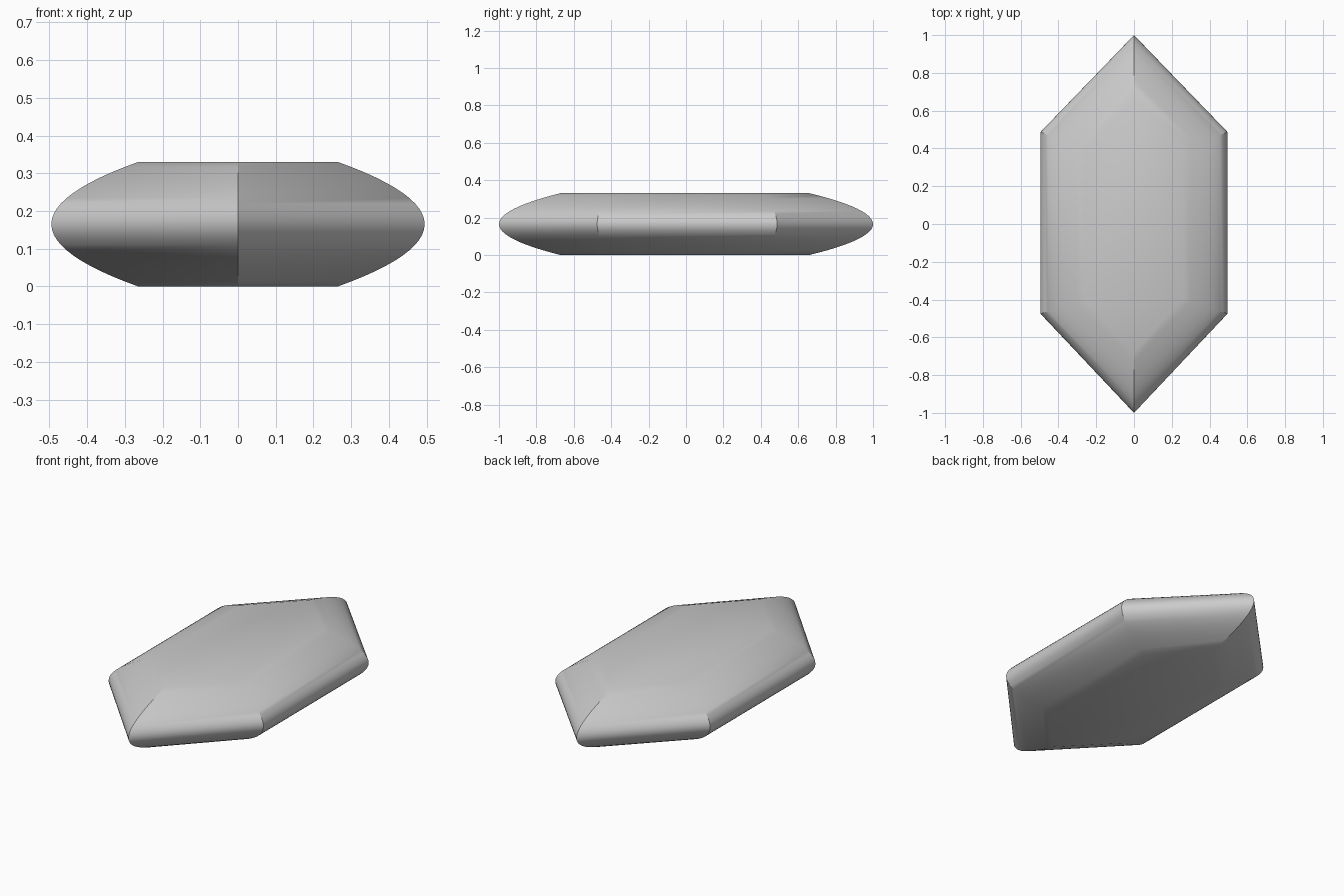
import bpy, bmesh

if "Cube" in bpy.data.objects:
    bpy.data.objects.remove(bpy.data.objects["Cube"])

MID = 0.165   # half thickness
STEPS = 24    # bands across the rounded rim

# Widest outline at mid height, and the outline of the flat top and bottom
outer = [(0, -1.0), (0.495, -0.475), (0.495, 0.487),
         (0, 1.0), (-0.495, 0.487), (-0.495, -0.475)]
inner = [(0, -0.672), (0.265, -0.397), (0.265, 0.394),
         (0, 0.66), (-0.265, 0.394), (-0.265, -0.397)]

# Elongated hexagonal gem with a parabolic rim
bm = bmesh.new()
rings = []
for i in range(STEPS + 1):
    t = 2 * i / STEPS - 1
    rings.append([bm.verts.new((ox + (ix - ox) * t * t,
                                oy + (iy - oy) * t * t,
                                MID + MID * t))
                  for (ox, oy), (ix, iy) in zip(outer, inner)])
for low, high in zip(rings, rings[1:]):
    for k in range(6):
        n = (k + 1) % 6
        bm.faces.new((low[k], low[n], high[n], high[k]))

# Flat bottom and top
bm.faces.new(rings[0][::-1])
bm.faces.new(rings[-1])

mesh = bpy.data.meshes.new("gem")
bm.to_mesh(mesh)
bm.free()
gem = bpy.data.objects.new("gem", mesh)
bpy.context.collection.objects.link(gem)

# Plain grey
grey = bpy.data.materials.new("grey")
grey.diffuse_color = (0.6, 0.6, 0.6, 1)
grey.use_nodes = True
grey.node_tree.nodes["Principled BSDF"].inputs["Base Color"].default_value = grey.diffuse_color
mesh.materials.append(grey)

# Smooth rim, sharp corners
bpy.context.view_layer.objects.active = gem
gem.select_set(True)
bpy.ops.object.shade_smooth_by_angle(angle=0.52)
